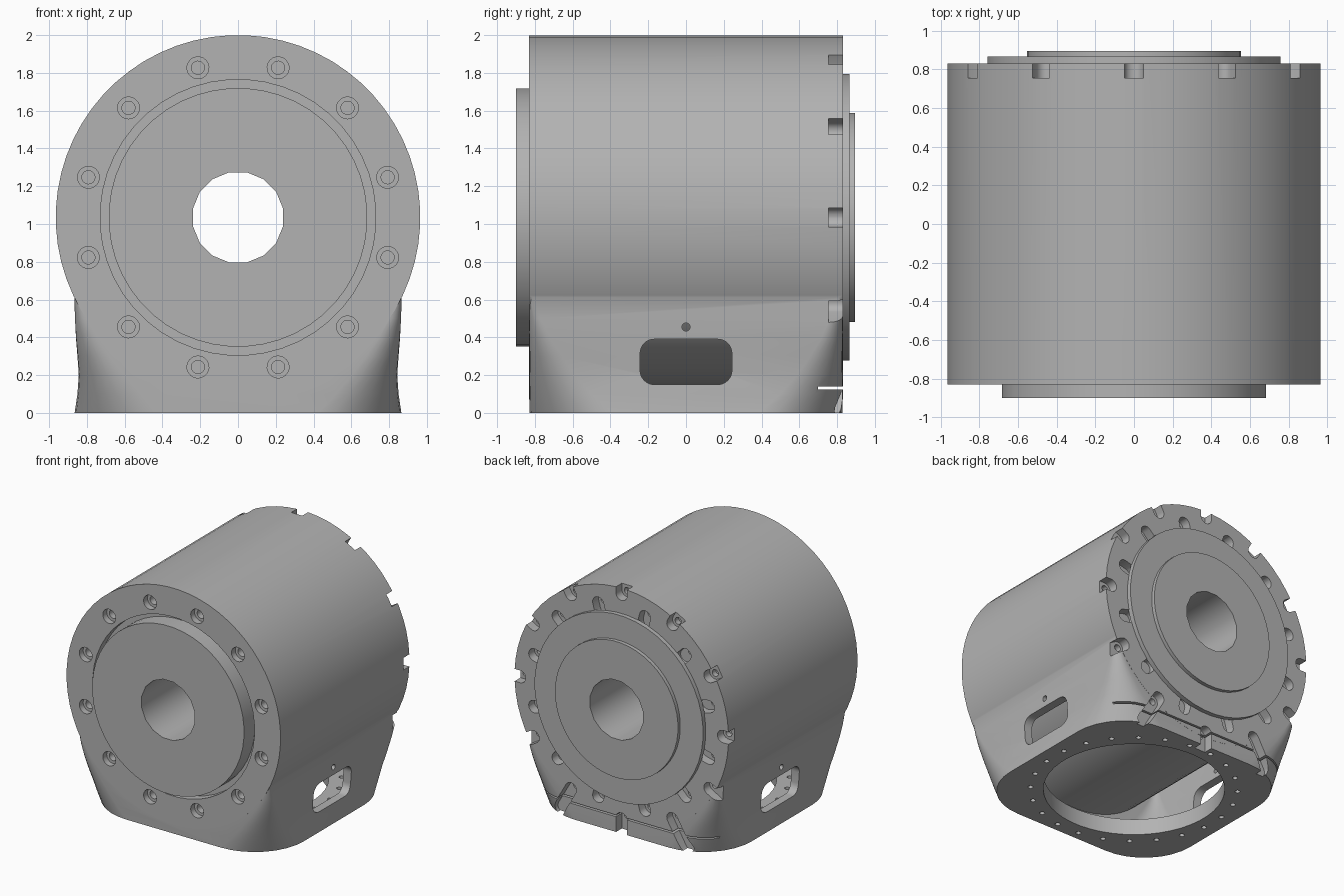
import bpy, bmesh, math
from mathutils import Matrix

cube = bpy.data.objects.get("Cube")
if cube:
    bpy.data.objects.remove(cube)

CZ = 1.035      # height of the main axis
R = 0.965       # housing radius
HALF = 0.83     # half the housing length

metal = bpy.data.materials.new("machined grey")
metal.use_nodes = True
grey = (0.45, 0.45, 0.45, 1)
metal.diffuse_color = grey
metal.node_tree.nodes["Principled BSDF"].inputs["Base Color"].default_value = grey


def finish(name, bm):
    bmesh.ops.recalc_face_normals(bm, faces=bm.faces)
    me = bpy.data.meshes.new(name)
    bm.to_mesh(me)
    bm.free()
    me.materials.append(metal)
    ob = bpy.data.objects.new(name, me)
    bpy.context.collection.objects.link(ob)
    return ob


def loft(bm, rings):
    """Closed solid through a list of equal point rings."""
    vs = [[bm.verts.new(p) for p in ring] for ring in rings]
    n = len(vs[0])
    for a, b in zip(vs, vs[1:]):
        for i in range(n):
            j = (i + 1) % n
            bm.faces.new((a[i], a[j], b[j], b[i]))
    bm.faces.new(vs[0][::-1])
    bm.faces.new(vs[-1])


def circle(r, n, cx=0, cz=0):
    return [(cx + r * math.cos((i + .5) * math.tau / n),
             cz + r * math.sin((i + .5) * math.tau / n)) for i in range(n)]


def rounded(hx, hy, r, steps=8):
    pts = []
    for k, (sx, sy) in enumerate(((1, 1), (-1, 1), (-1, -1), (1, -1))):
        for i in range(steps + 1):
            a = (k + i / steps) * math.pi / 2
            pts.append((sx * (hx - r) + r * math.cos(a), sy * (hy - r) + r * math.sin(a)))
    return pts


def along_y(bm, pts, y0, y1):
    loft(bm, [[(x, y, CZ + z) for x, z in pts] for y in (y0, y1)])


def drum(name, r, y0, y1, n=48):
    bm = bmesh.new()
    along_y(bm, circle(r, n), y0, y1)
    return finish(name, bm)


def boolean(ob, other, op="DIFFERENCE", keep=False):
    mod = ob.modifiers.new("cut", "BOOLEAN")
    mod.operation, mod.solver, mod.object = op, "EXACT", other
    bpy.context.view_layer.update()
    deps = bpy.context.evaluated_depsgraph_get()
    me = bpy.data.meshes.new_from_object(ob.evaluated_get(deps))
    ob.modifiers.clear()
    ob.data = me
    if not keep:
        bpy.data.objects.remove(other)


def radial(name, shape, y0, y1, offset):
    """Twelve copies of a profile turned about the main axis."""
    bm = bmesh.new()
    for k in range(12):
        a = math.radians(offset + 30 * k)
        c, s = math.cos(a), math.sin(a)
        along_y(bm, [(x * c - z * s, x * s + z * c) for x, z in shape], y0, y1)
    return finish(name, bm)


def slot(r0, r1, w):
    return [(x + (r0 + r1) / 2, z) for x, z in rounded((r1 - r0) / 2, w, w * .98, 5)]


# Foot sections: height, half width, corner radius
FOOT = [(0, .865, .44), (.1, .85, .33), (.2, .843, .24), (.3, .85, .17),
        (.4, .858, .11), (.5, .863, .06), (.62, .867, .02), (.66, .867, .015)]


def foot(name, inset_x, inset_y, low, high):
    bm = bmesh.new()
    loft(bm, [[(x, y, max(z, low)) for x, y in rounded(w - inset_x, HALF - .001 - inset_y, r)]
              for z, w, r in FOOT if low - .05 <= z <= high])
    return finish(name, bm)


# Housing: barrel merged into the flared foot, hollowed from below
housing = drum("housing", R, -HALF, HALF, 64)
boolean(housing, foot("foot", 0, 0, 0, 1), "UNION")
boolean(housing, foot("cavity", .07, .135, .13, .63))
bm = bmesh.new()
loft(bm, [[(x, y, z) for x, y in circle(.67, 48)] for z in (-.1, .2)])
boolean(housing, finish("foot_opening", bm))

# Side windows and the small holes above them
bm = bmesh.new()
loft(bm, [[(x, y, z + .27) for y, z in rounded(.243, .12, .075)] for x in (-1.2, 1.2)])
boolean(housing, finish("window_cut", bm))
bm = bmesh.new()
for s in (-1, 1):
    loft(bm, [[(s * x, y, z) for y, z in circle(.022, 16, 0, .455)] for x in (.7, 1.2)])
boolean(housing, finish("pin_hole_cut", bm))

# Bolt holes under the foot
bm = bmesh.new()
for k in range(24):
    a = (k + .5) * math.tau / 24
    loft(bm, [[(x + .765 * math.cos(a), y + .765 * math.sin(a), z)
               for x, y in circle(.02, 12)] for z in (-.1, .16)])
boolean(housing, finish("foot_bolt_cut", bm))

# Front seat groove and counterbored bolt holes
boolean(housing, drum("groove_cut", .73, -1, -.76))
boolean(housing, radial("front_counterbore", circle(.058, 20, .82), -1, -.78, 15))
boolean(housing, radial("front_bolt_hole", circle(.035, 16, .82), -1, -.72, 15))

# Rear rim: open outer notches, inner slots and their bolt holes
boolean(housing, radial("outer_notch", slot(.865, 1.2, .05), .755, 1, 0))
boolean(housing, radial("inner_slot", slot(.7, .865, .05), .755, 1, 15))
boolean(housing, radial("outer_hole", circle(.028, 12, .915), .71, 1, 0))
boolean(housing, radial("inner_hole", circle(.028, 12, .815), .71, 1, 15))

# Thin gap between the rear rim and the foot plate
bm = bmesh.new()
bmesh.ops.create_cube(bm, size=1, matrix=Matrix.Translation((0, .85, .132))
                      @ Matrix.Diagonal((3, .3, .014, 1)))
boolean(housing, finish("rim_gap_cut", bm))

# Round parts on the main axis
parts = [housing,
         drum("inner_drum", .885, -.71, .71, 64),
         drum("front_disc", .685, -.9, -.6),
         drum("rear_cover", .76, HALF - .005, .865),
         drum("rear_boss", .555, .85, .895)]

# Central bore through everything
bore = drum("bore_cutter", .243, -1.2, 1.2, 16)
for ob in parts:
    boolean(ob, bore, keep=True)
bpy.data.objects.remove(bore)

for ob in parts:
    bpy.ops.object.select_all(action="DESELECT")
    ob.select_set(True)
    bpy.context.view_layer.objects.active = ob
    bpy.ops.object.shade_smooth_by_angle(angle=math.radians(32))
